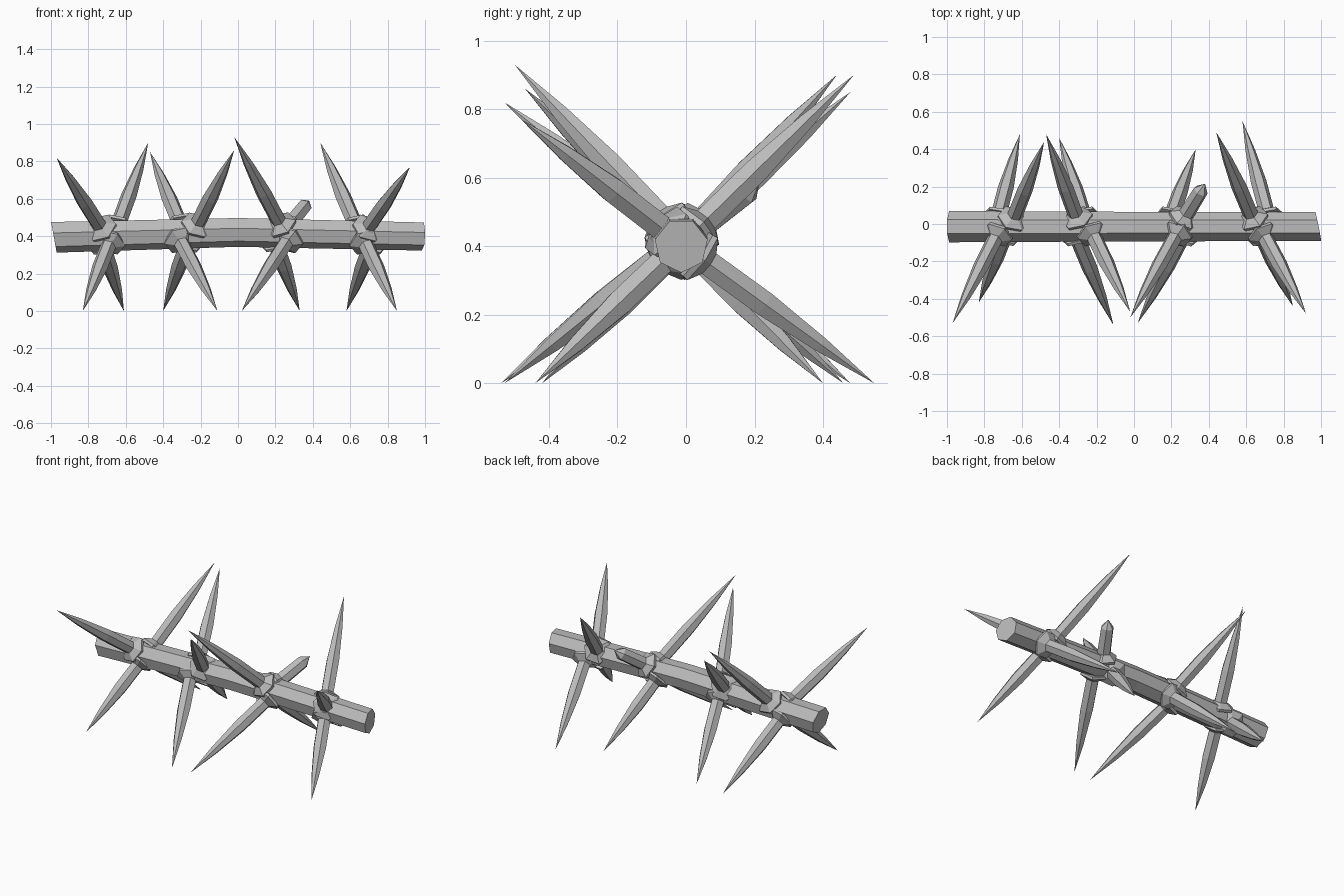
import bpy, bmesh
from math import pi, sin, cos
from mathutils import Vector

cube = bpy.data.objects.get("Cube")
if cube:
    bpy.data.objects.remove(cube, do_unlink=True)

grey = bpy.data.materials.new("plain grey")
grey.use_nodes = True
grey.diffuse_color = (0.5, 0.5, 0.5, 1)
grey.node_tree.nodes["Principled BSDF"].inputs["Base Color"].default_value = (0.5, 0.5, 0.5, 1)


def loft(name, rings, tip=None):
    """Skin a list of vertex rings, closing with a flat cap or a point."""
    bm = bmesh.new()
    loops = [[bm.verts.new(p) for p in ring] for ring in rings]
    n = len(loops[0])
    for a, b in zip(loops, loops[1:]):
        for i in range(n):
            j = (i + 1) % n
            bm.faces.new((a[i], a[j], b[j], b[i]))
    bm.faces.new(loops[0])
    if tip is None:
        bm.faces.new(loops[-1])
    else:
        point = bm.verts.new(tip)
        for i in range(n):
            bm.faces.new((loops[-1][i], loops[-1][(i + 1) % n], point))
    bmesh.ops.recalc_face_normals(bm, faces=bm.faces)
    mesh = bpy.data.meshes.new(name)
    bm.to_mesh(mesh)
    bm.free()
    mesh.materials.append(grey)
    obj = bpy.data.objects.new(name, mesh)
    bpy.context.collection.objects.link(obj)


# Seven-sided log: slightly arched, with skewed sawn ends
log_rings = []
for x, zc, r, skew_y, skew_z in ((-0.985, 0.398, 0.086, 0, -0.18),
                                 (0, 0.424, 0.081, 0, 0),
                                 (0.985, 0.402, 0.079, -0.2, 0.03)):
    ring = []
    for i in range(7):
        a = -pi / 2 + i * 2 * pi / 7
        y, z = r * cos(a), r * sin(a)
        ring.append((x + skew_y * y + skew_z * z, y - 0.014, zc + z))
    log_rings.append(ring)
loft("log", log_rings)


def spike(name, root_x, tip, profile):
    """Six-sided thorn from the log axis; profile is (distance share, radius)."""
    tip = Vector(tip)
    axis = Vector((root_x, -0.012, 0.424 - 0.024 * abs(root_x)))
    d = (tip - axis).normalized()
    base = axis + d * 0.05
    u = (Vector((1, 0, 0)) - d * d.x).normalized()
    v = d.cross(u)
    rings = []
    for t, r in profile:
        c = base.lerp(tip, t)
        rings.append([c + r * (u * cos(k * pi / 3) + v * sin(k * pi / 3)) for k in range(6)])
    loft(name, rings, tip)


# Sharp spikes with a flared foot: name, root position along the log, tip
thorn = ((0, 0.085), (0.025, 0.088), (0.07, 0.042), (0.38, 0.042), (0.7, 0.026))
spikes = (
    ("upper_front_spike_1", -0.71, (-0.97, -0.53, 0.82)),
    ("lower_front_spike_1", -0.67, (-0.83, -0.42, 0)),
    ("upper_back_spike_1", -0.66, (-0.48, 0.44, 0.90)),
    ("lower_back_spike_1", -0.74, (-0.61, 0.48, 0)),
    ("upper_front_spike_2", -0.24, (-0.02, -0.47, 0.86)),
    ("lower_front_spike_2", -0.33, (-0.11, -0.54, 0)),
    ("upper_back_spike_2", -0.29, (-0.47, 0.48, 0.85)),
    ("lower_back_spike_2", -0.25, (-0.40, 0.46, 0)),
    ("upper_front_spike_3", 0.25, (-0.02, -0.50, 0.93)),
    ("lower_front_spike_3", 0.29, (0.02, -0.53, 0)),
    ("lower_back_spike_3", 0.18, (0.33, 0.40, 0)),
    ("upper_front_spike_4", 0.67, (0.92, -0.48, 0.77)),
    ("lower_front_spike_4", 0.66, (0.85, -0.44, 0)),
    ("upper_back_spike_4", 0.65, (0.44, 0.49, 0.90)),
    ("lower_back_spike_4", 0.73, (0.58, 0.55, 0)),
)
for name, root_x, tip in spikes:
    spike(name, root_x, tip, thorn)

# Broken stub in place of the missing upper back spike
spike("broken_spike", 0.24, (0.38, 0.215, 0.59),
      ((0, 0.085), (0.06, 0.088), (0.18, 0.044), (0.8, 0.041)))
